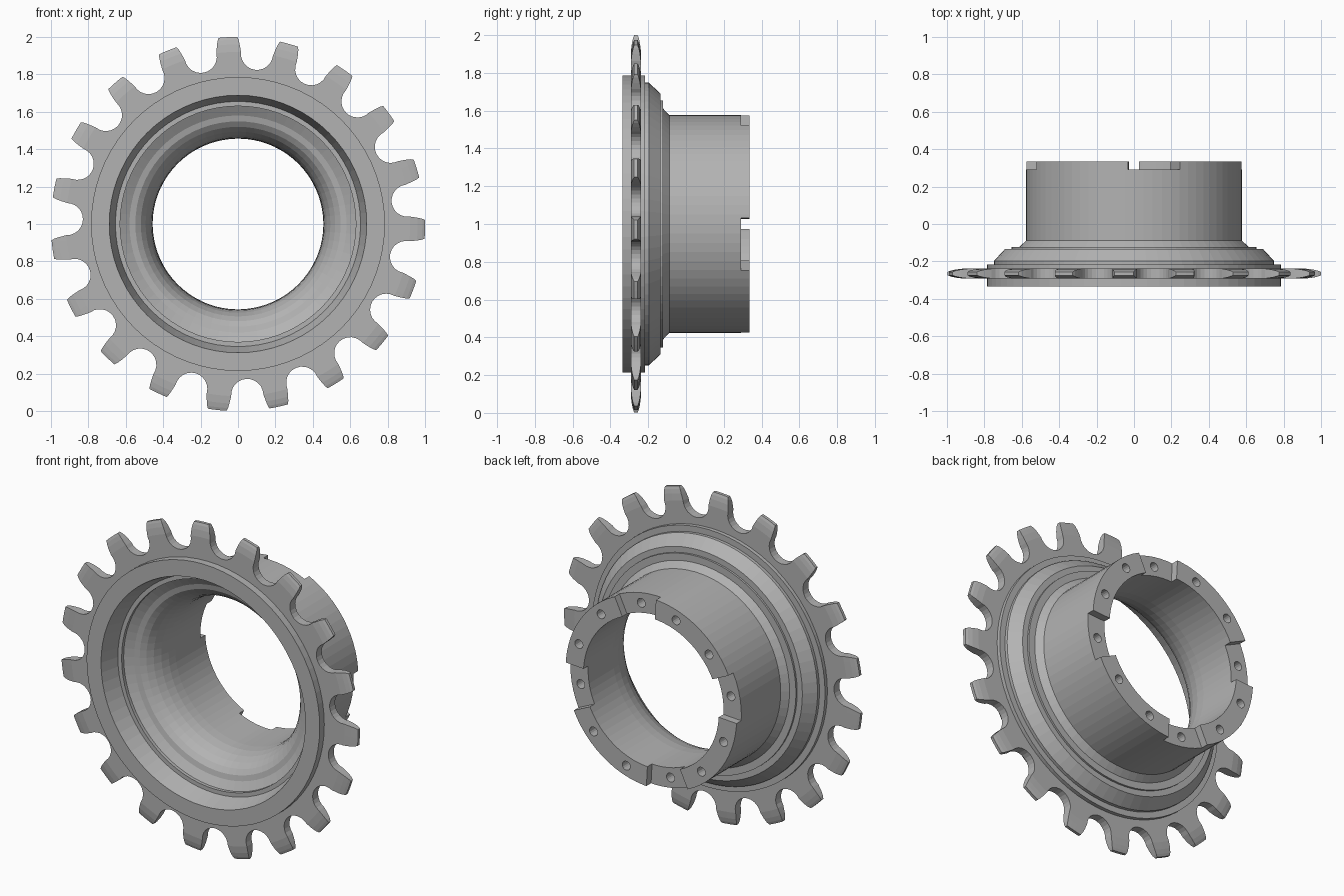
import bpy, bmesh
from math import cos, sin, radians, pi

cube = bpy.data.objects.get("Cube")
if cube:
    bpy.data.objects.remove(cube, do_unlink=True)

TEETH = 19
AXIS_Z = 1.0
PITCH = 360 / TEETH

steel = bpy.data.materials.new("plain_grey_steel")
steel.use_nodes = True
colour = (0.45, 0.45, 0.45, 1)
steel.diffuse_color = colour
steel.node_tree.nodes["Principled BSDF"].inputs["Base Color"].default_value = colour


def finish(bm, name):
    bmesh.ops.recalc_face_normals(bm, faces=bm.faces[:])
    mesh = bpy.data.meshes.new(name)
    bm.to_mesh(mesh)
    bm.free()
    mesh.materials.append(steel)
    obj = bpy.data.objects.new(name, mesh)
    bpy.context.collection.objects.link(obj)
    return obj


def lathe(name, profile, segments):
    """Turn a closed (radius, y) profile around the y axis."""
    bm = bmesh.new()
    rings = []
    for i in range(segments):
        a = 2 * pi * i / segments
        rings.append([bm.verts.new((r * cos(a), y, AXIS_Z + r * sin(a)))
                      for r, y in profile])
    n = len(profile)
    for i in range(segments):
        p, q = rings[i], rings[(i + 1) % segments]
        for j in range(n):
            k = (j + 1) % n
            bm.faces.new((p[j], p[k], q[k], q[j]))
    return finish(bm, name)


def prisms(name, outline, y0, y1, angles):
    """Copies of an outline (radial, tangential), swept along y, at several angles."""
    bm = bmesh.new()
    for deg in angles:
        c, s = cos(radians(deg)), sin(radians(deg))
        loops = [[bm.verts.new((u * c - v * s, y, AXIS_Z + u * s + v * c))
                  for u, v in outline] for y in (y0, y1)]
        bm.faces.new(loops[0])
        bm.faces.new(loops[1][::-1])
        n = len(outline)
        for j in range(n):
            k = (j + 1) % n
            bm.faces.new((loops[0][j], loops[1][j], loops[1][k], loops[0][k]))
    return finish(bm, name)


def cut(target, cutter):
    cutter.hide_render = True
    mod = target.modifiers.new("cut", 'BOOLEAN')
    mod.operation = 'DIFFERENCE'
    mod.solver = 'EXACT'
    mod.object = cutter
    bpy.context.view_layer.objects.active = target
    bpy.ops.object.modifier_apply(modifier=mod.name)
    bpy.data.objects.remove(cutter, do_unlink=True)


# Hub: stepped outside, recessed front, bore with a rounded mouth
outside = [(0.785, -0.335), (0.785, -0.216), (0.748, -0.216), (0.748, -0.197),
           (0.69, -0.134), (0.655, -0.134), (0.655, -0.122), (0.612, -0.122),
           (0.576, -0.088), (0.576, 0.335)]
bore = [(0.456, 0.335), (0.458, 0.05)]
mouth = [(0.58 - 0.122 * cos(t), -0.17 + 0.22 * (1 - sin(t)))
         for t in (radians(d) for d in range(15, 91, 15))]
recess = [(0.63, -0.2), (0.63, -0.22), (0.655, -0.22), (0.688, -0.335)]
hub = lathe("hub", outside + bore + mouth + recess, 72)

# Four shallow slots in the rear rim
half = radians(14.2)
slot = [(r * cos(a), r * sin(a))
        for r, a in ((0.3, -half), (0.7, -half), (0.7, half), (0.3, half))]
cut(hub, prisms("slot_cutter", slot, 0.29, 0.5, range(79, 439, 90)))

# Twelve blind holes in the rear rim
hole = [(0.515 + 0.027 * cos(2 * pi * i / 16), 0.027 * sin(2 * pi * i / 16))
        for i in range(16)]
cut(hub, prisms("hole_cutter", hole, 0.22, 0.5, range(19, 379, 30)))

# Toothed ring: a disc thinned towards the rim, with rounded valleys cut out
half_section = [(0.74, 0.026), (0.92, 0.026), (0.96, 0.021), (0.985, 0.015), (1.0, 0.009)]
section = [(r, -0.265 - t) for r, t in half_section]
section += [(r, -0.265 + t) for r, t in reversed(half_section)]
ring = lathe("toothed_ring", section, TEETH * 10)

flank = [(1.06, 0.17), (0.994, 0.115), (0.978, 0.106), (0.95, 0.096)]
arc = [(0.915 - 0.086 * sin(t), 0.086 * cos(t))
       for t in (pi * i / 12 for i in range(13))]
valley = flank + arc + [(u, -v) for u, v in reversed(flank)]
angles = [93.1 + PITCH * (i + 0.5) for i in range(TEETH)]
cut(ring, prisms("valley_cutter", valley, -0.4, -0.1, angles))
